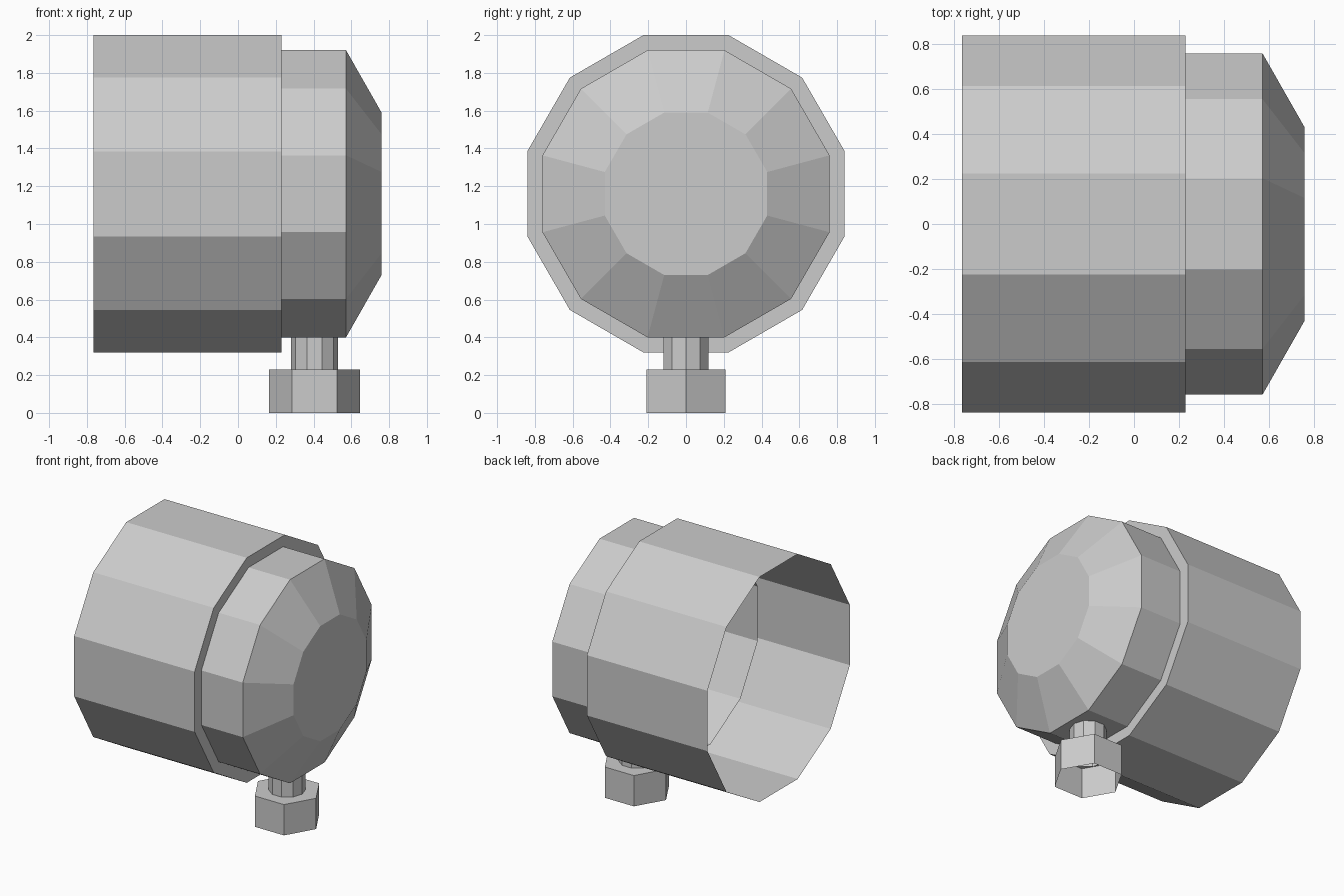
import bpy
import bmesh
from math import pi, cos, sin
from mathutils import Vector

cube = bpy.data.objects.get("Cube")
if cube:
    bpy.data.objects.remove(cube, do_unlink=True)

grey = bpy.data.materials.new("plain grey")
grey.use_nodes = True
colour = (0.6, 0.6, 0.6, 1)
grey.diffuse_color = colour
grey.node_tree.nodes["Principled BSDF"].inputs["Base Color"].default_value = colour


def lathe(name, profile, sides, centre, axis, turn=0.0, cap_start=False, cap_end=False):
    """Faceted shell through (distance along axis, radius) pairs."""
    bm = bmesh.new()
    rings = []
    for along, radius in profile:
        ring = []
        for i in range(sides):
            a = turn + 2 * pi * i / sides
            u, v = radius * cos(a), radius * sin(a)
            p = Vector((along, u, v)) if axis == "X" else Vector((u, v, along))
            ring.append(bm.verts.new(p + Vector(centre)))
        rings.append(ring)
    for low, high in zip(rings, rings[1:]):
        for i in range(sides):
            j = (i + 1) % sides
            bm.faces.new((low[i], low[j], high[j], high[i]))
    if cap_start:
        bm.faces.new(rings[0][::-1])
    if cap_end:
        bm.faces.new(rings[-1])
    mesh = bpy.data.meshes.new(name)
    bm.to_mesh(mesh)
    bm.free()
    mesh.materials.append(grey)
    obj = bpy.data.objects.new(name, mesh)
    bpy.context.collection.objects.link(obj)
    return obj


flat = cos(pi / 12)      # apothem to corner radius for twelve sides
hub = (0, 0, 1.16)
foot = (0.405, 0, 0)

# Wide housing, open at the rear
lathe("housing", [(-0.765, 0.84 / flat), (0.23, 0.84 / flat)], 12, hub, "X",
      pi / 12, cap_end=True)

# Narrower collar with a bevelled nose, its open end inside the housing
lathe("nose", [(-0.06, 0.76 / flat), (0.572, 0.76 / flat), (0.76, 0.43 / flat)],
      12, hub, "X", pi / 12, cap_end=True)

# Short stem running from the collar into the nut
lathe("stem", [(0.18, 0.125), (0.42, 0.125)], 10, foot, "Z")

# Hexagonal nut, hollow underneath
lathe("nut", [(0, 0.24), (0.23, 0.24)], 6, foot, "Z", cap_end=True)
